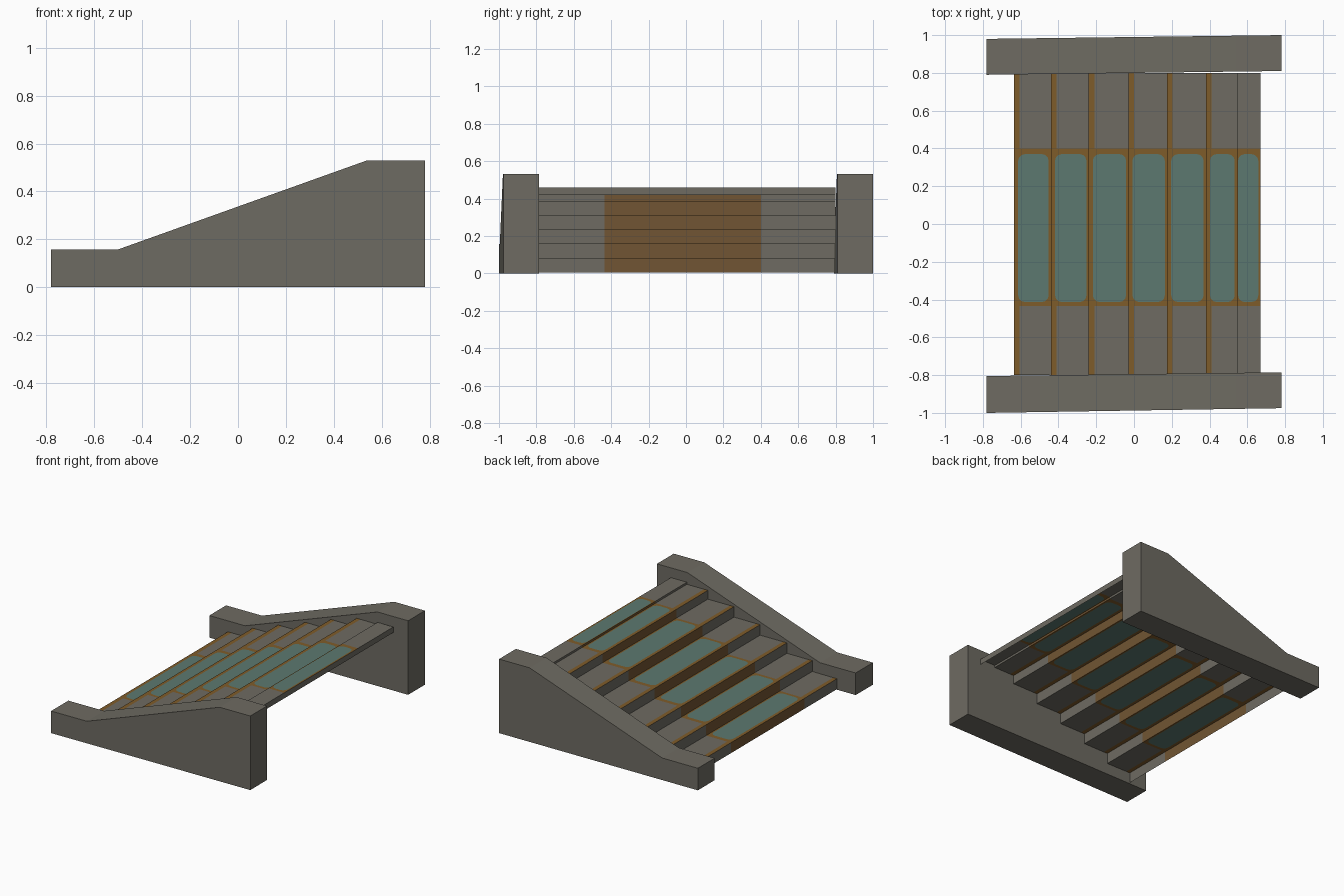
import bpy, bmesh, math

if "Cube" in bpy.data.objects:
    bpy.data.objects.remove(bpy.data.objects["Cube"])


def material(name, rgb):
    m = bpy.data.materials.new(name)
    lin = [((c / 255 + 0.055) / 1.055) ** 2.4 for c in rgb]
    m.diffuse_color = (*lin, 1)
    m.use_nodes = True
    m.node_tree.nodes["Principled BSDF"].inputs["Base Color"].default_value = m.diffuse_color
    return m


STONE = material("grey stone", (110, 107, 98))
TRIM = material("ochre trim", (127, 92, 42))
RISER = material("brown carpet riser", (113, 85, 51))
CARPET = material("teal carpet", (92, 121, 112))
MATS = [STONE, TRIM, RISER, CARPET]


def finish(bm, name):
    me = bpy.data.meshes.new(name)
    bm.to_mesh(me)
    bm.free()
    for m in MATS:
        me.materials.append(m)
    ob = bpy.data.objects.new(name, me)
    bpy.context.collection.objects.link(ob)
    return ob


def face(bm, pts, mat):
    f = bm.faces.new([bm.verts.new(p) for p in pts])
    f.material_index = mat


# side walls: sloped profile, slightly skewed in plan
PROFILE = [(-0.78, 0), (0.78, 0), (0.78, 0.53), (0.54, 0.53), (-0.5, 0.158), (-0.78, 0.158)]


def wall(name, y_left, y_right):
    bm = bmesh.new()
    rings = []
    for k in (0, 1):
        ring = []
        for x, z in PROFILE:
            t = (x + 0.78) / 1.56
            ring.append(bm.verts.new((x, y_left[k] * (1 - t) + y_right[k] * t, z)))
        rings.append(ring)
    a, b = rings
    bm.faces.new(a)
    bm.faces.new(b[::-1])
    for i in range(len(a)):
        j = (i + 1) % len(a)
        bm.faces.new((a[i], b[i], b[j], a[j]))
    bmesh.ops.recalc_face_normals(bm, faces=bm.faces)
    finish(bm, name)


wall("front_side_wall", (-1.0, -0.805), (-0.975, -0.785))
wall("back_side_wall", (0.79, 0.98), (0.81, 1.0))

# flight of thin treads and risers
Y0, Y1 = -0.8, 0.8          # stair width
B0, B1 = -0.435, 0.4        # carpet runner width


def riser(bm, x, z0, z1, centre=2):
    for a, b, m in ((Y0, B0, 0), (B0, B1, centre), (B1, Y1, 0)):
        face(bm, [(x, b, z0), (x, a, z0), (x, a, z1), (x, b, z1)], m)


def tread(bm, x0, x1, z, nose=0.03, left=0.022, right=0.012):
    # stone ends with an ochre nosing strip
    for a, b in ((Y0, B0), (B1, Y1)):
        xs = x0 + nose
        if nose:
            face(bm, [(x0, a, z), (xs, a, z), (xs, b, z), (x0, b, z)], 1)
        face(bm, [(xs, a, z), (x1, a, z), (x1, b, z), (xs, b, z)], 0)
    # rounded teal panel inside an ochre frame
    outer = [(x1, B1), (x0, B1), (x0, B0), (x1, B0)]
    r = 0.035
    px0, px1, py0, py1 = x0 + left, x1 - right, B0 + 0.022, B1 - 0.03
    centres = [(px1 - r, py1 - r), (px0 + r, py1 - r), (px0 + r, py0 + r), (px1 - r, py0 + r)]
    corners = []
    for i, (cx, cy) in enumerate(centres):
        corners.append([(cx + r * math.cos(math.pi / 2 * (i + k / 3)),
                         cy + r * math.sin(math.pi / 2 * (i + k / 3))) for k in range(4)])
    up = lambda pts: [(p[0], p[1], z) for p in pts]
    face(bm, up([p for c in corners for p in c]), 3)
    for i in range(4):
        j = (i + 1) % 4
        for k in range(3):
            face(bm, up([outer[i], corners[i][k + 1], corners[i][k]]), 1)
        face(bm, up([outer[i], outer[j], corners[j][0], corners[i][3]]), 1)


XS = [-0.635, -0.44, -0.24, -0.03, 0.175, 0.38, 0.545]
ZS = [0.005, 0.08, 0.157, 0.232, 0.307, 0.382, 0.445]
bm = bmesh.new()
for i in range(6):
    riser(bm, XS[i], ZS[i], ZS[i + 1])
    tread(bm, XS[i], XS[i + 1], ZS[i + 1])
bmesh.ops.remove_doubles(bm, verts=bm.verts, dist=0.0005)
finish(bm, "stair_flight")

# top landing strip with a stone lip at its back edge
bm = bmesh.new()
riser(bm, 0.545, 0.445, 0.46)
tread(bm, 0.545, 0.67, 0.46, nose=0, left=0.006)
face(bm, [(0.67, Y0, 0.42), (0.67, Y1, 0.42), (0.67, Y1, 0.46), (0.67, Y0, 0.46)], 0)
finish(bm, "top_landing")
